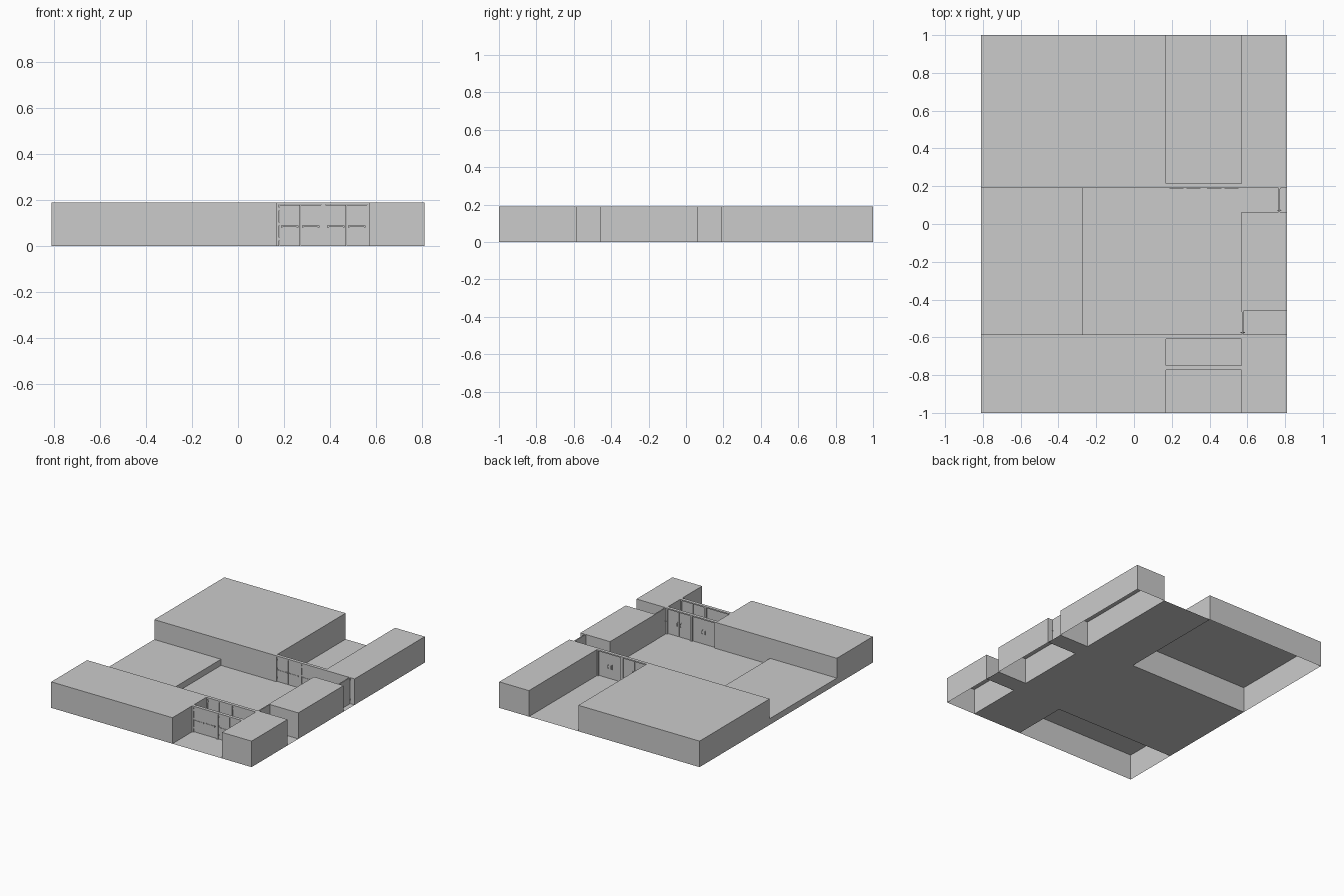
import bpy, bmesh

if "Cube" in bpy.data.objects:
    bpy.data.objects.remove(bpy.data.objects["Cube"])

H = 0.19          # wall height


def mesh_object(name, bm):
    me = bpy.data.meshes.new(name)
    bm.to_mesh(me)
    bm.free()
    ob = bpy.data.objects.new(name, me)
    bpy.context.collection.objects.link(ob)
    return ob


def add_box(bm, x0, x1, y0, y1, z0, z1, open_bottom=False):
    verts = bmesh.ops.create_cube(bm, size=1)["verts"]
    for v in verts:
        v.co.x = x1 if v.co.x > 0 else x0
        v.co.y = y1 if v.co.y > 0 else y0
        v.co.z = z1 if v.co.z > 0 else z0
    if open_bottom:
        faces = {f for v in verts for f in v.link_faces}
        low = [f for f in faces if f.normal.z < -0.5 or all(v.co.z == z0 for v in f.verts)]
        bmesh.ops.delete(bm, geom=low, context='FACES_ONLY')


def shell(name, x0, x1, y0, y1, z1):
    bm = bmesh.new()
    add_box(bm, x0, x1, y0, y1, 0, z1, True)
    mesh_object(name, bm)


# Solid wall masses and the raised platform, open underneath
shell("back_left_block", -0.81, 0.17, 0.19, 1.0, H)
shell("front_left_block", -0.81, 0.17, -1.0, -0.585, H)
shell("back_right_block", 0.57, 0.81, 0.19, 1.0, H)
shell("middle_right_block", 0.57, 0.81, -0.46, 0.063, H)
shell("front_right_block", 0.57, 0.81, -1.0, -0.585, H)
shell("platform", -0.81, -0.27, -0.585, 0.19, 0.045)

# Floor: hall, corridors and side doorways
bm = bmesh.new()
for x0, x1, y0, y1 in ((-0.81, 0.57, -0.585, 0.19), (0.17, 0.57, 0.19, 1.0),
                       (0.17, 0.57, -1.0, -0.585), (0.57, 0.81, -0.585, -0.46),
                       (0.57, 0.81, 0.063, 0.19)):
    bm.faces.new([bm.verts.new((x, y, 0)) for x, y in
                  ((x0, y0), (x1, y0), (x1, y1), (x0, y1))])
bmesh.ops.remove_doubles(bm, verts=bm.verts, dist=1e-4)
mesh_object("floor", bm)


# Double door: frame, two leaves, push bars in front, pull plates behind
def double_door(name, x0, y0):
    w, d, f = 0.2, 0.024, 0.009
    x1, y1 = x0 + w, y0 + d
    bm = bmesh.new()
    add_box(bm, x0, x0 + f, y0, y1, 0, H)
    add_box(bm, x1 - f, x1, y0, y1, 0, H)
    add_box(bm, x0 + f, x1 - f, y0, y1, H - f, H)
    mesh_object(name + "_frame", bm)

    mid = (x0 + x1) / 2
    leaves, fittings = bmesh.new(), bmesh.new()
    for s in (-1, 1):
        def span(a, b):
            return sorted((mid + s * a, mid + s * b))
        add_box(leaves, *span(0.001, w / 2 - f - 0.001), y0 + 0.006, y0 + 0.016, 0.001, H - f - 0.001)
        # push bar with end mounts
        add_box(fittings, *span(0.008, 0.083), y0 - 0.001, y0 + 0.002, 0.083, 0.089)
        for a in (0.008, 0.076):
            add_box(fittings, *span(a, a + 0.007), y0 - 0.001, y0 + 0.006, 0.082, 0.090)
        # pull plate and grip
        add_box(fittings, *span(0.008, 0.018), y0 + 0.016, y0 + 0.018, 0.07, 0.105)
        add_box(fittings, *span(0.011, 0.015), y0 + 0.021, y0 + 0.024, 0.075, 0.1)
        for z in (0.075, 0.097):
            add_box(fittings, *span(0.011, 0.015), y0 + 0.018, y0 + 0.022, z, z + 0.003)
        # hinges
        for z in (0.025, 0.09, 0.155):
            add_box(fittings, *span(0.088, 0.093), y0 + 0.003, y0 + 0.007, z, z + 0.013)
    mesh_object(name + "_leaves", leaves)
    mesh_object(name + "_fittings", fittings)


for i, y in enumerate((-0.772, -0.609, 0.19)):
    for j, x in enumerate((0.17, 0.37)):
        double_door(f"double_door_{i}_{j}", x, y)


# Single side door: leaf, hinges and lever handles
def side_door(name, x, y_handle, y_hinge):
    bm = bmesh.new()
    lo, hi = sorted((y_handle, y_hinge))
    add_box(bm, x - 0.004, x + 0.004, lo, hi, 0, H)
    mesh_object(name + "_leaf", bm)
    s = 1 if y_hinge > y_handle else -1
    bm = bmesh.new()
    for z in (0.025, 0.172):
        add_box(bm, x - 0.006, x + 0.006, *sorted((y_hinge, y_hinge - s * 0.006)), z, z + 0.012)
    for t in (-1, 1):
        add_box(bm, *sorted((x + t * 0.004, x + t * 0.006)),
                *sorted((y_handle + s * 0.006, y_handle + s * 0.014)), 0.085, 0.108)
        add_box(bm, *sorted((x + t * 0.006, x + t * 0.012)),
                *sorted((y_handle + s * 0.008, y_handle + s * 0.012)), 0.095, 0.1)
    mesh_object(name + "_fittings", bm)


side_door("back_side_door", 0.77, 0.063, 0.19)
side_door("front_side_door", 0.575, -0.585, -0.46)
